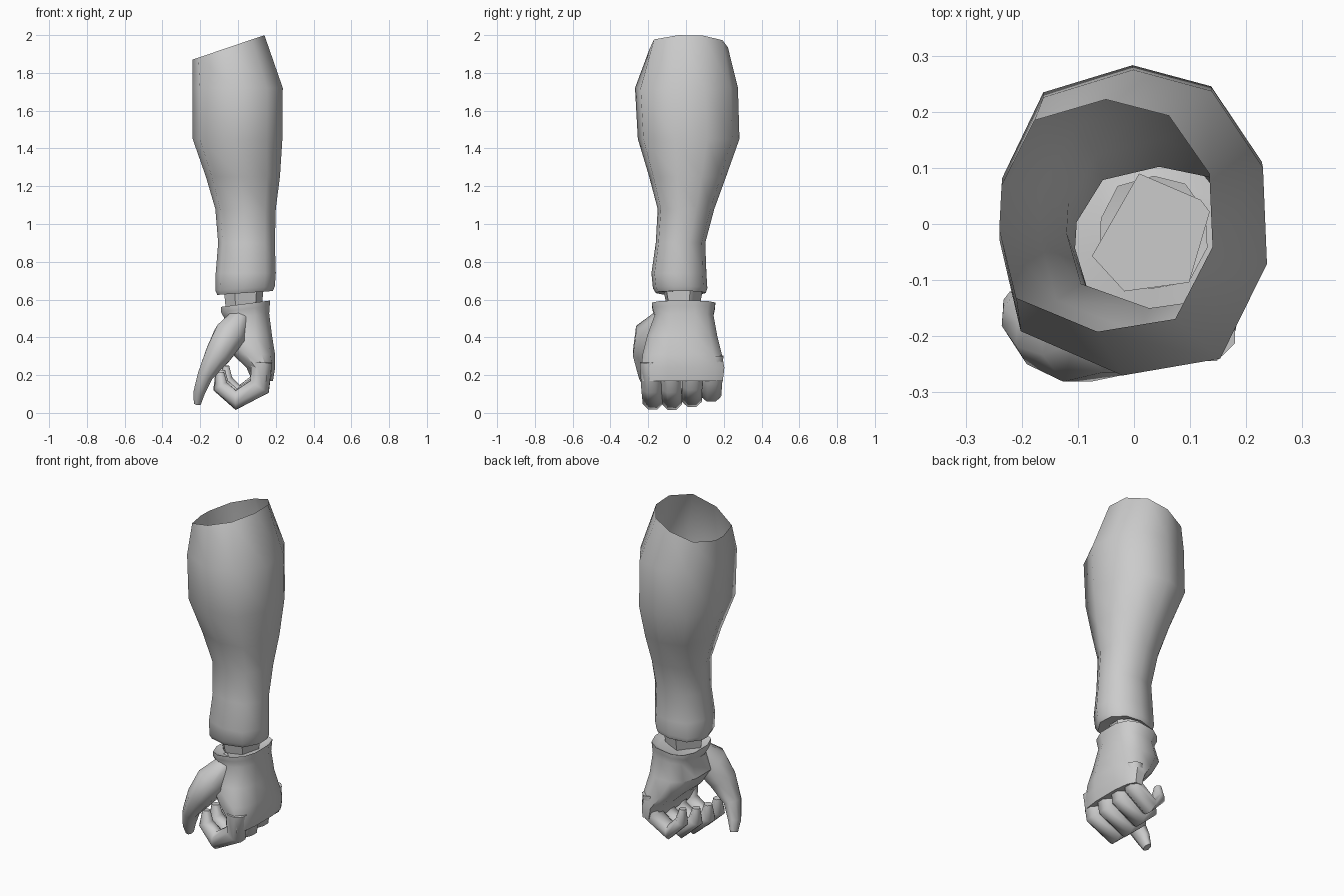
import bpy, bmesh, math
from mathutils import Vector

cube = bpy.data.objects.get("Cube")
if cube:
    bpy.data.objects.remove(cube)

grey = bpy.data.materials.new("plain grey")
grey.use_nodes = True
COLOUR = (0.6, 0.6, 0.6, 1)
grey.diffuse_color = COLOUR
grey.node_tree.nodes["Principled BSDF"].inputs["Base Color"].default_value = COLOUR


def loft(name, rings, cap_start=True, cap_end=True, angle=50):
    """Skin a list of equal-sized point rings into one object."""
    bm = bmesh.new()
    loops = [[bm.verts.new(p) for p in ring] for ring in rings]
    n = len(loops[0])
    for a, b in zip(loops, loops[1:]):
        for i in range(n):
            j = (i + 1) % n
            bm.faces.new((a[i], a[j], b[j], b[i]))
    if cap_start:
        bm.faces.new(loops[0])
    if cap_end:
        bm.faces.new(loops[-1])
    bmesh.ops.recalc_face_normals(bm, faces=bm.faces[:])
    mesh = bpy.data.meshes.new(name)
    bm.to_mesh(mesh)
    bm.free()
    obj = bpy.data.objects.new(name, mesh)
    bpy.context.collection.objects.link(obj)
    mesh.materials.append(grey)
    bpy.ops.object.select_all(action="DESELECT")
    obj.select_set(True)
    bpy.context.view_layer.objects.active = obj
    bpy.ops.object.shade_smooth_by_angle(angle=math.radians(angle))
    return obj


def section(shape, z, x0, x1, y0, y1, slope=0):
    """Fit a unit shape into a box at height z, tilted along x."""
    cx, cy = (x0 + x1) / 2, (y0 + y1) / 2
    return [(cx + u * (x1 - x0) / 2, cy + v * (y1 - y0) / 2,
             z + slope * u * (x1 - x0) / 2) for u, v in shape]


def rounded(n, power):
    """Unit superellipse with n corners."""
    pts = []
    for i in range(n):
        a = 2 * math.pi * (i + 0.5) / n
        c, s = math.cos(a), math.sin(a)
        pts.append((math.copysign(abs(c) ** power, c), math.copysign(abs(s) ** power, s)))
    m = max(p[0] for p in pts)
    k = max(p[1] for p in pts)
    return [(u / m, v / k) for u, v in pts]


def tube(name, path, sides=8):
    """Tapered limb through (x, y, z, half depth, half width) points."""
    pts = [Vector(p[:3]) for p in path]
    rings = []
    for i, p in enumerate(path):
        t = (pts[min(i + 1, len(pts) - 1)] - pts[max(i - 1, 0)]).normalized()
        out = t.cross(Vector((0, 1, 0))).normalized()
        side = out.cross(t)
        rings.append([pts[i] + out * p[3] * math.cos(a) + side * p[4] * math.sin(a)
                      for a in (2 * math.pi * (k + 0.5) / sides for k in range(sides))])
    return loft(name, rings, angle=60)


# Hollow forearm sleeve, open at the tilted top, with a flange at the wrist
arm_shape = [(-.67, .82), (0, 1), (.59, .86), (.97, .36), (1, -.27),
             (.65, -.89), (-.08, -1), (-.84, -.71), (-1, -.11), (-.98, .25)]
arm_rings = [
    (.64, -.06, .13, -.115, .085, .05), (.635, -.11, .185, -.16, .105, .07),
    (.66, -.12, .195, -.175, .113, .07), (.74, -.118, .2, -.183, .108, 0),
    (.9, -.105, .195, -.16, .102, 0), (1.08, -.12, .2, -.15, .15, 0),
    (1.25, -.17, .222, -.195, .212, 0), (1.45, -.24, .235, -.255, .283, 0),
    (1.72, -.24, .237, -.27, .275, 0), (1.935, -.24, .14, -.192, .222, .34)]
loft("forearm_sleeve", [section(arm_shape, *r) for r in arm_rings], False, False, 60)

# Short wrist peg joining sleeve and hand
peg = [(-1, -.4), (-.45, -1), (.65, -.85), (1, .35), (.85, .55), (-.2, 1)]
loft("wrist", [section(peg, .5, -.06, .12, -.09, .06),
               section(peg, .655, -.075, .135, -.12, .09)], angle=30)

# Palm with a flared cuff, thinning towards the knuckles
palm_rings = [
    (.56, -.06, .14, -.14, .12, .12), (.578, -.09, .17, -.18, .155, .13),
    (.55, -.09, .168, -.178, .152, .13), (.515, -.073, .165, -.165, .145, .1),
    (.41, -.1, .18, -.205, .165, 0), (.31, -.03, .196, -.23, .19, 0),
    (.24, .045, .197, -.235, .203, 0), (.17, .075, .185, -.23, .195, 0)]
palm_shape = rounded(12, .75)
loft("palm", [section(palm_shape, *r) for r in palm_rings], angle=45)

# Four curled fingers
curl = [(.125, .27, .06), (.115, .14, .062), (-.01, .068, .055),
        (-.092, .14, .042), (-.095, .215, .022)]
fingers = [("index_finger", -.185, 1, 0), ("middle_finger", -.078, 1.02, 0),
           ("ring_finger", .033, .97, .012), ("little_finger", .14, .86, .035)]
for name, y, size, lift in fingers:
    tube(name, [(.125 + (x - .125) * size, y * (1.03 - .04 * i), z + lift,
                 r * size, min(r * 1.05, .058))
                for i, (x, z, r) in enumerate(curl)])

# Thumb hanging in front of the palm
tube("thumb", [(.03, -.09, .53, .05, .05), (-.045, -.175, .41, .09, .105),
               (-.105, -.2, .31, .075, .088), (-.172, -.195, .2, .045, .06),
               (-.205, -.165, .11, .033, .045), (-.215, -.145, .05, .02, .028)])
